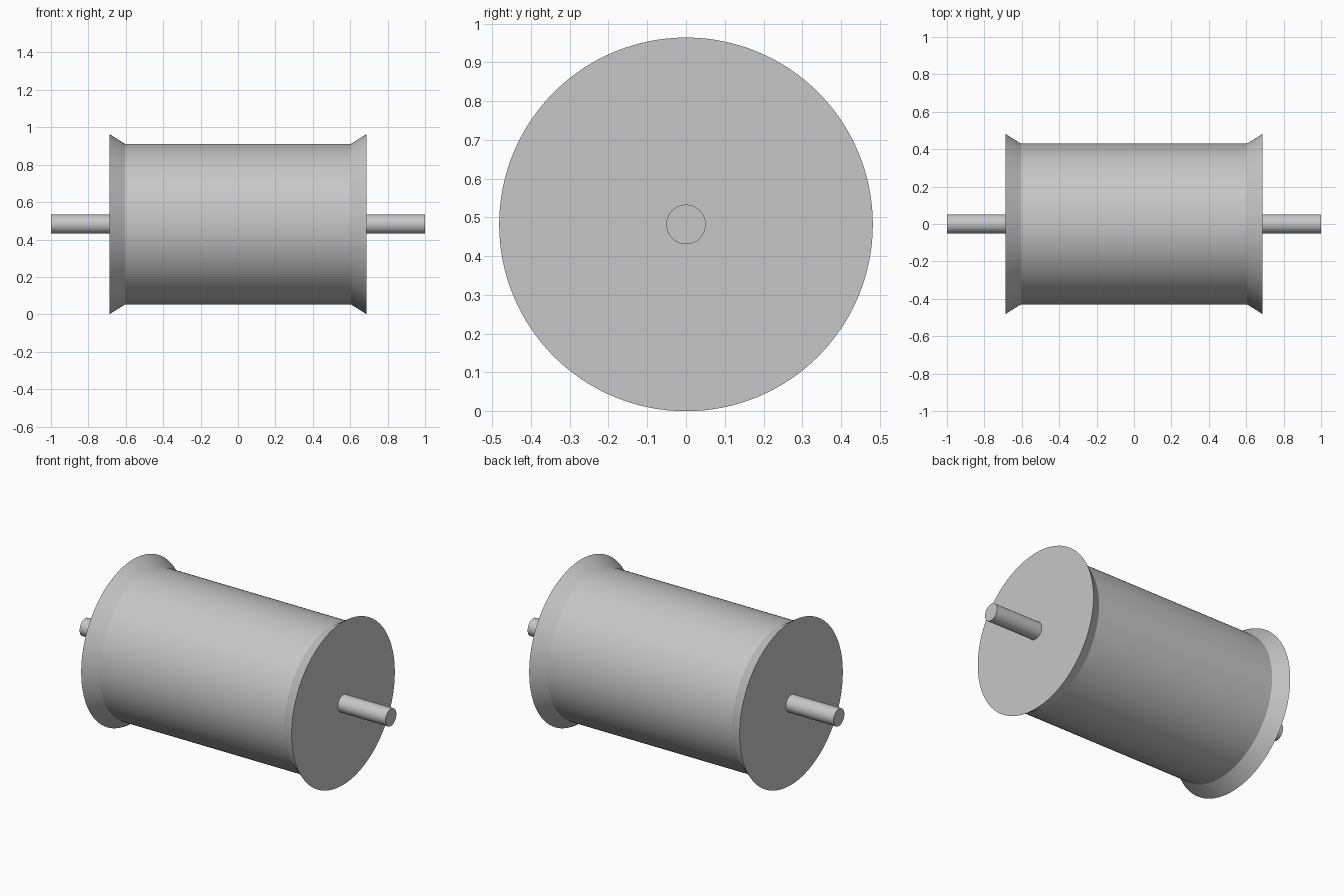
import bpy
import bmesh
from math import cos, sin, tau, radians

cube = bpy.data.objects.get("Cube")
if cube:
    bpy.data.objects.remove(cube, do_unlink=True)

FLANGE_R, DRUM_R, AXLE_R = 0.482, 0.43, 0.051
DRUM_X, FLANGE_X, AXLE_X = 0.605, 0.688, 1.0

steel = bpy.data.materials.new("light grey metal")
steel.use_nodes = True
grey = (0.57, 0.57, 0.57, 1)
steel.diffuse_color = grey
steel.node_tree.nodes["Principled BSDF"].inputs["Base Color"].default_value = grey


def lathe(name, profile, segments):
    """Turn (x, radius) points about the x axis and cap both ends."""
    bm = bmesh.new()
    rings = []
    for x, r in profile:
        angles = [tau * i / segments for i in range(segments)]
        rings.append([bm.verts.new((x, r * cos(a), r * sin(a))) for a in angles])
    for a, b in zip(rings, rings[1:]):
        for i in range(segments):
            j = (i + 1) % segments
            bm.faces.new((a[i], a[j], b[j], b[i]))
    bm.faces.new(rings[0])
    bm.faces.new(rings[-1])
    bmesh.ops.recalc_face_normals(bm, faces=bm.faces)
    mesh = bpy.data.meshes.new(name)
    bm.to_mesh(mesh)
    bm.free()
    mesh.materials.append(steel)
    obj = bpy.data.objects.new(name, mesh)
    obj.location.z = FLANGE_R
    bpy.context.collection.objects.link(obj)
    bpy.ops.object.select_all(action="DESELECT")
    obj.select_set(True)
    bpy.context.view_layer.objects.active = obj
    bpy.ops.object.shade_smooth_by_angle(angle=radians(20))
    return obj


# Drum with a flared rim at each end
lathe("flanged_drum", [(-FLANGE_X, FLANGE_R), (-DRUM_X, DRUM_R),
                       (DRUM_X, DRUM_R), (FLANGE_X, FLANGE_R)], 128)

# Stub axles, seated slightly inside the drum ends
for side, sign in (("left", 1), ("right", -1)):
    lathe(side + "_axle", [(sign * (FLANGE_X - 0.02), AXLE_R),
                           (sign * AXLE_X, AXLE_R)], 48)
